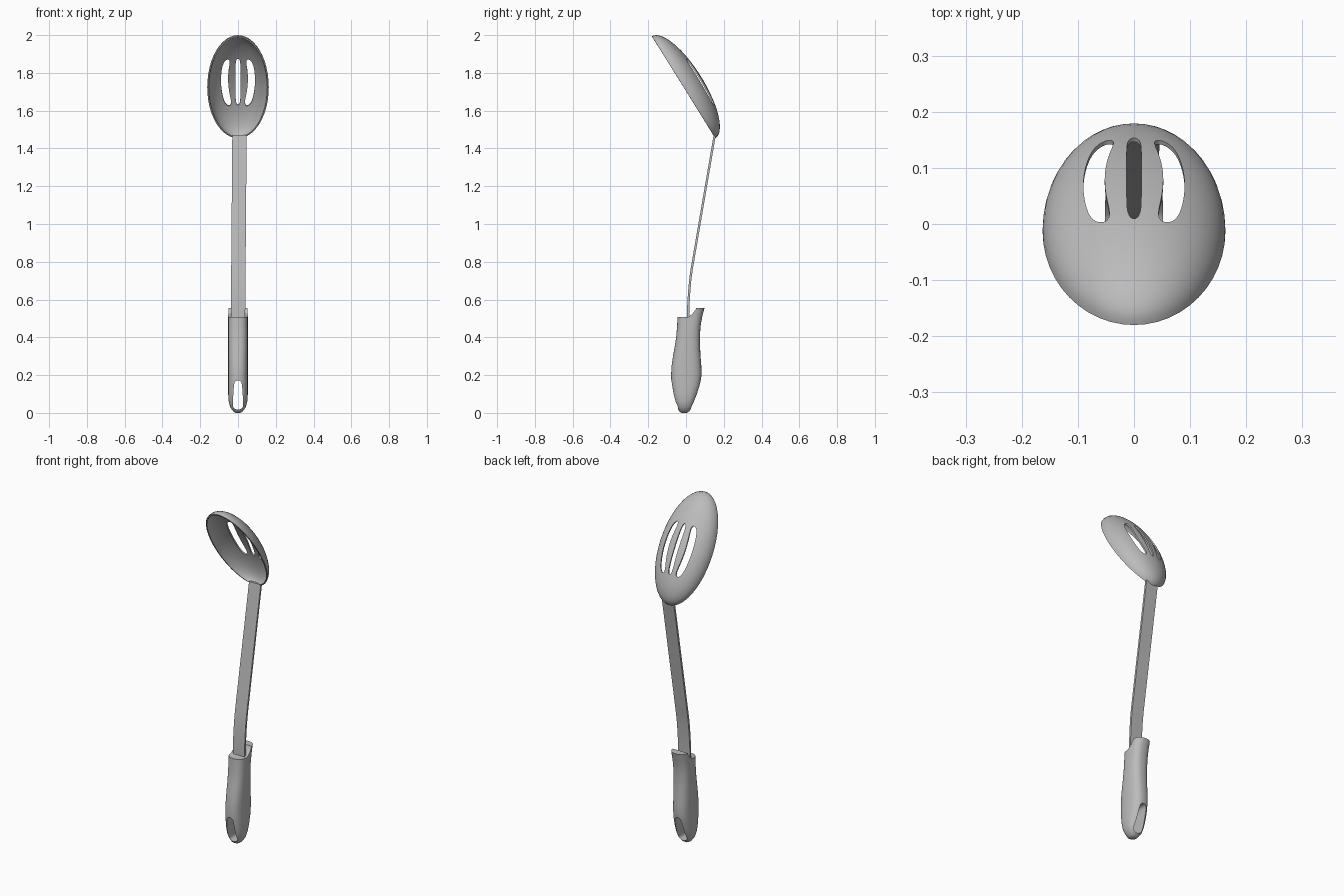
import bpy, bmesh, math
from mathutils import Matrix

cube = bpy.data.objects.get("Cube")
if cube:
    bpy.data.objects.remove(cube, do_unlink=True)

GREY = (0.5, 0.5, 0.5, 1)
grey = bpy.data.materials.new("satin grey")
grey.use_nodes = True
grey.diffuse_color = GREY
grey.node_tree.nodes["Principled BSDF"].inputs["Base Color"].default_value = GREY


def add_object(name, bm):
    bmesh.ops.recalc_face_normals(bm, faces=bm.faces)
    mesh = bpy.data.meshes.new(name)
    bm.to_mesh(mesh)
    bm.free()
    mesh.materials.append(grey)
    obj = bpy.data.objects.new(name, mesh)
    bpy.context.collection.objects.link(obj)
    return obj


def loft(name, rings):
    """Skin a list of equal closed rings and cap both ends."""
    bm = bmesh.new()
    rows = [[bm.verts.new(p) for p in ring] for ring in rings]
    n = len(rows[0])
    for a, b in zip(rows, rows[1:]):
        for i in range(n):
            j = (i + 1) % n
            bm.faces.new((a[i], a[j], b[j], b[i]))
    bm.faces.new(rows[0][::-1])
    bm.faces.new(rows[-1])
    return add_object(name, bm)


def prism(name, outline, axis, lo, hi):
    """Extrude a 2D outline along one axis."""
    place = {"x": lambda a, b, h: (h, a, b),
             "y": lambda a, b, h: (a, h, b),
             "z": lambda a, b, h: (a, b, h)}[axis]
    return loft(name, [[place(a, b, h) for a, b in outline] for h in (lo, hi)])


def slot_outline(bottom, top, half, mid=0, bow=0, slant=0, taper=0, steps=28):
    """Long round-ended slot, optionally bowed or tapered."""
    right, left = [], []
    for i in range(steps + 1):
        s = math.cos(math.pi * i / steps)
        v = (bottom + top) / 2 + s * (top - bottom) / 2
        u = mid - bow * s * s + slant * s
        w = half * (1 - taper * s) * math.sqrt(max(0, 1 - s ** 8))
        right.append((u + w, v))
        left.append((u - w, v))
    return right + left[-2:0:-1]


def apply_modifier(obj, mod):
    bpy.context.view_layer.objects.active = obj
    bpy.ops.object.modifier_apply(modifier=mod.name)


def cut(obj, cutter):
    cutter.hide_render = True
    mod = obj.modifiers.new("cut", "BOOLEAN")
    mod.operation = "DIFFERENCE"
    mod.solver = "EXACT"
    mod.object = cutter
    apply_modifier(obj, mod)
    bpy.data.objects.remove(cutter, do_unlink=True)


def smooth(obj):
    bpy.ops.object.select_all(action="DESELECT")
    obj.select_set(True)
    bpy.context.view_layer.objects.active = obj
    bpy.ops.object.shade_smooth_by_angle(angle=math.radians(35))


# Spoon bowl: half ellipsoid shell, tilted forward
tilt = Matrix.Translation((0, -0.012, 1.724)) @ Matrix.Rotation(math.radians(121.9), 4, "X")
bm = bmesh.new()
bmesh.ops.create_uvsphere(bm, u_segments=48, v_segments=28, radius=1)
bmesh.ops.delete(bm, geom=[v for v in bm.verts if v.co.z > 0.001], context="VERTS")
bmesh.ops.scale(bm, vec=(0.163, 0.318, 0.108), verts=bm.verts)
bowl = add_object("spoon_bowl", bm)
if max(bowl.data.polygons, key=lambda p: -p.center.z).normal.z > 0:
    bowl.data.flip_normals()
shell = bowl.modifiers.new("shell", "SOLIDIFY")
shell.thickness = 0.008
shell.offset = -1
apply_modifier(bowl, shell)

# Draining slots: straight one in the middle, bowed one each side
cut(bowl, prism("slot_cutter", slot_outline(-0.165, 0.12, 0.013), "z", -0.2, 0.05))
for side in (-1, 1):
    outline = slot_outline(-0.165, 0.12, 0.019, side * 0.071, side * 0.02, side * 0.004)
    cut(bowl, prism("slot_cutter", outline, "z", -0.2, 0.05))
bowl.data.transform(tilt)
smooth(bowl)

# Flat shaft, bent just above the grip and leaning slightly sideways
path = [(0.012, 0.42), (0.012, 0.56), (0.016, 0.63), (0.022, 0.7), (0.03, 0.76), (0.152, 1.47)]
outline = [(y - 0.006, z) for y, z in path] + [(y + 0.006, z) for y, z in path[::-1]]
shaft = prism("shaft", outline, "x", -0.038, 0.038)
for v in shaft.data.vertices:
    v.co.x += 0.008 * (v.co.z - 0.5)
smooth(shaft)

# Grip: rounded sections as (height, front, back, half width)
sections = [
    (0, -0.022, 0.004, 0.012), (0.008, -0.036, 0.017, 0.025), (0.03, -0.048, 0.034, 0.041),
    (0.06, -0.06, 0.047, 0.049), (0.1, -0.07, 0.062, 0.052), (0.15, -0.077, 0.076, 0.052),
    (0.2, -0.079, 0.082, 0.052), (0.25, -0.076, 0.081, 0.052), (0.3, -0.069, 0.077, 0.052),
    (0.36, -0.058, 0.074, 0.052), (0.41, -0.051, 0.074, 0.052), (0.46, -0.047, 0.077, 0.052),
    (0.51, -0.045, 0.086, 0.052), (0.556, -0.045, 0.098, 0.052)]


def ring(z, front, back, half, n=40):
    points = []
    for i in range(n):
        a = math.tau * i / n
        c, s = [math.copysign(abs(k) ** 0.78, k) for k in (math.cos(a), math.sin(a))]
        points.append((half * c, (front + back) / 2 + s * (back - front) / 2, z))
    return points


grip = loft("grip", [ring(*s) for s in sections])

# Stepped top, lower in front of the shaft
step = [(-0.2, 0.507), (0.01, 0.507), (0.033, 0.523), (0.053, 0.55), (0.06, 0.6), (-0.2, 0.6)]
cut(grip, prism("step_cutter", step, "x", -0.1, 0.1))

# Hanging hole
cut(grip, prism("hole_cutter", slot_outline(0.018, 0.172, 0.025, taper=0.2), "y", -0.2, 0.2))
smooth(grip)
